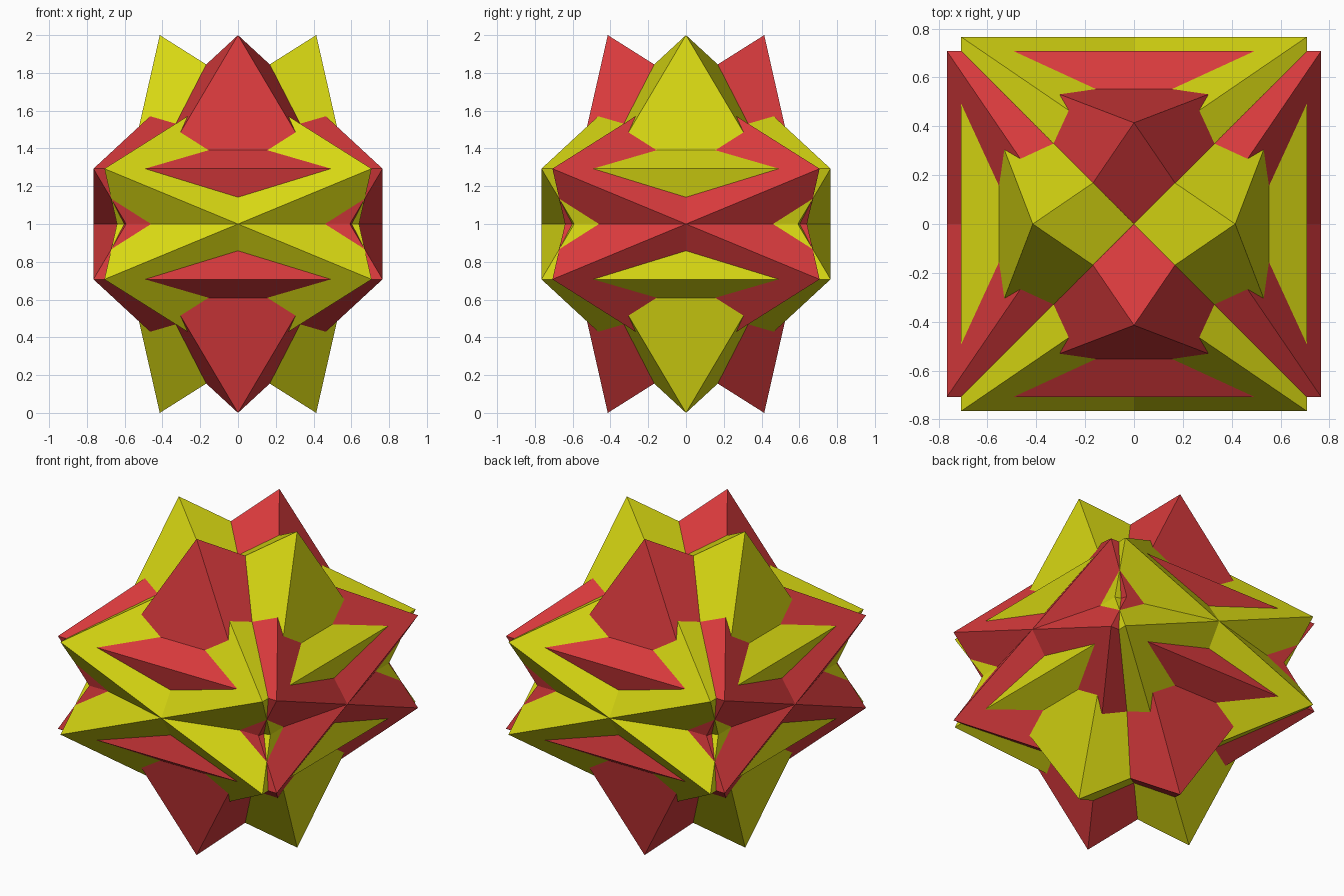
import bpy, bmesh, math
from mathutils import Matrix

cube = bpy.data.objects.get("Cube")
if cube:
    bpy.data.objects.remove(cube, do_unlink=True)


def make_material(name, rgb):
    mat = bpy.data.materials.new(name)
    mat.use_nodes = True
    mat.diffuse_color = (*rgb, 1)
    mat.node_tree.nodes["Principled BSDF"].inputs["Base Color"].default_value = (*rgb, 1)
    return mat


yellow = make_material("yellow", (0.68, 0.68, 0.006))
red = make_material("red", (0.68, 0.042, 0.045))

TILT = math.radians(22.5)
HALF = 2 * math.sin(TILT)          # half the edge length of each octahedron


def octahedron(name, mat, tilt, turn):
    """Regular octahedron, tilted about y, turned about z, centred at z = 1."""
    bm = bmesh.new()
    ring = [bm.verts.new((x * HALF, y * HALF, 0))
            for x, y in ((1, 1), (-1, 1), (-1, -1), (1, -1))]
    for sign in (1, -1):
        apex = bm.verts.new((0, 0, sign * HALF * math.sqrt(2)))
        for i in range(4):
            bm.faces.new((ring[i], ring[(i + 1) % 4], apex))
    bmesh.ops.recalc_face_normals(bm, faces=bm.faces)
    bm.transform(Matrix.Translation((0, 0, 1))
                 @ Matrix.Rotation(turn, 4, 'Z')
                 @ Matrix.Rotation(tilt, 4, 'Y'))
    mesh = bpy.data.meshes.new(name)
    bm.to_mesh(mesh)
    bm.free()
    mesh.materials.append(mat)
    obj = bpy.data.objects.new(name, mesh)
    bpy.context.collection.objects.link(obj)
    return obj


# Two crossed pairs of octahedra, the red pair a quarter turn from the yellow
for colour, mat, turn in (("yellow", yellow, 0), ("red", red, math.pi / 2)):
    for label, tilt in (("a", TILT), ("b", -TILT)):
        octahedron(f"{colour}_octahedron_{label}", mat, tilt, turn)
